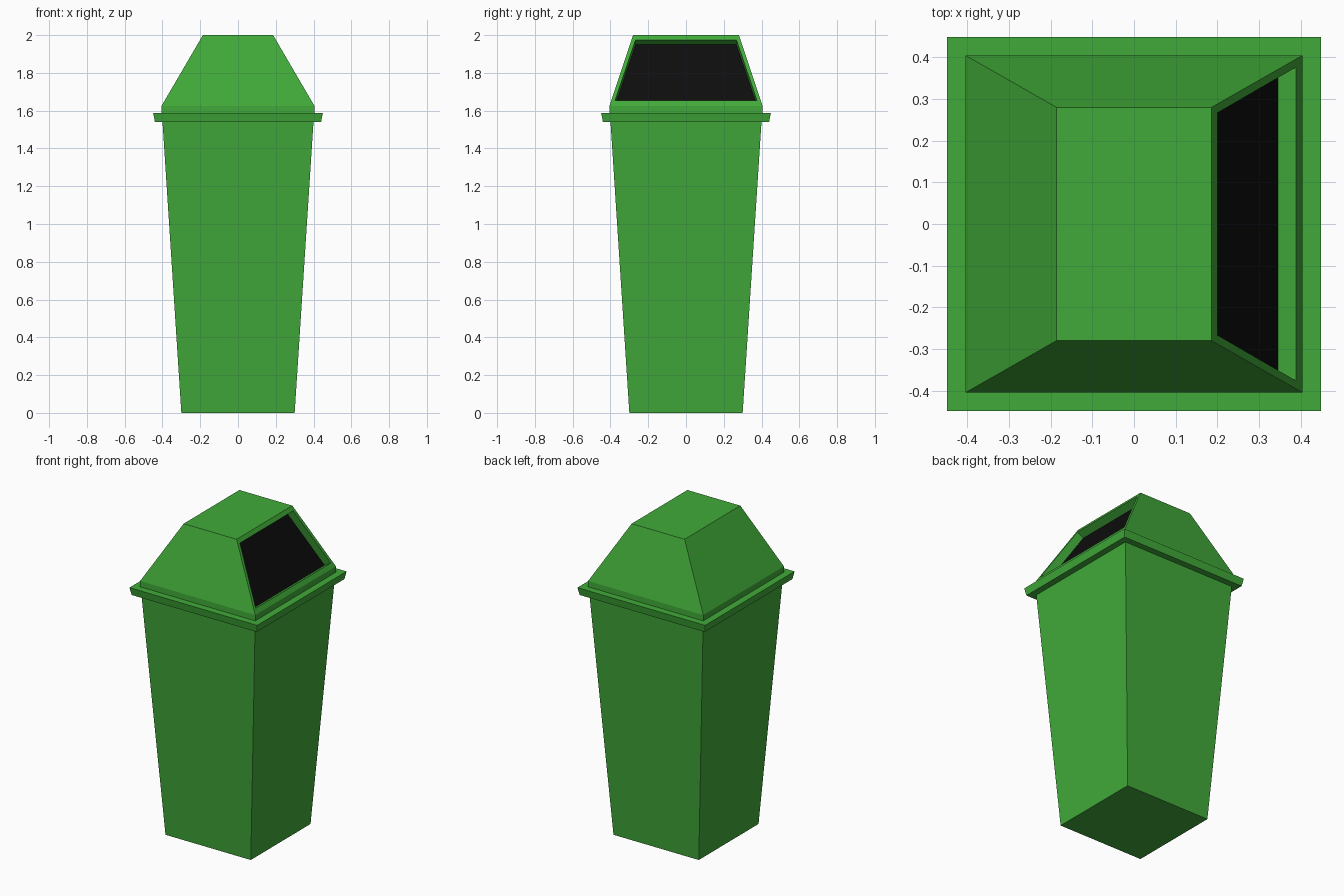
import bpy
import bmesh
from mathutils import Vector

cube = bpy.data.objects.get("Cube")
if cube:
    bpy.data.objects.remove(cube, do_unlink=True)


def make_material(name, color):
    mat = bpy.data.materials.new(name)
    mat.use_nodes = True
    mat.diffuse_color = color
    mat.node_tree.nodes["Principled BSDF"].inputs["Base Color"].default_value = color
    return mat


green = make_material("green plastic", (0.052, 0.40, 0.041, 1))
black = make_material("black opening", (0.004, 0.004, 0.004, 1))


def loft(levels):
    """Closed rectangular loft through (half_x, half_y, z) levels."""
    bm = bmesh.new()
    rings = [[bm.verts.new((sx * hx, sy * hy, z))
              for sx, sy in ((-1, -1), (1, -1), (1, 1), (-1, 1))]
             for hx, hy, z in levels]
    for low, high in zip(rings, rings[1:]):
        for i in range(4):
            j = (i + 1) % 4
            bm.faces.new((low[i], low[j], high[j], high[i]))
    bm.faces.new(rings[0][::-1])
    bm.faces.new(rings[-1])
    bm.normal_update()
    return bm


def finish(bm, name):
    mesh = bpy.data.meshes.new(name)
    bm.to_mesh(mesh)
    bm.free()
    mesh.materials.append(green)
    mesh.materials.append(black)
    obj = bpy.data.objects.new(name, mesh)
    bpy.context.collection.objects.link(obj)
    return obj


# Tapered bin body
finish(loft([(0.30, 0.30, 0), (0.40, 0.40, 1.545)]), "bin_body")

# Slightly flared rim
finish(loft([(0.44, 0.44, 1.54), (0.449, 0.449, 1.588)]), "rim")

# Lid with a short collar and sloping sides
lid = loft([(0.405, 0.405, 1.585), (0.405, 0.405, 1.625), (0.186, 0.28, 2.0)])
front = max((f for f in lid.faces if f.normal.z > 0.1), key=lambda f: f.normal.x)
normal = front.normal.copy()

# Frame around the opening on the +x slope
bmesh.ops.inset_individual(lid, faces=[front], thickness=0.02)
for v in front.verts:
    top = v.co.z > 1.8
    z = 1.975 if top else 1.653
    half_y = 0.267 if top else 0.376
    x = 0.405 - 0.219 * (z - 1.625) / 0.375
    v.co = Vector((x, half_y if v.co.y > 0 else -half_y, z))

# Recess the opening and colour its back black
recess = bmesh.ops.extrude_discrete_faces(lid, faces=[front])["faces"][0]
bmesh.ops.translate(lid, verts=recess.verts, vec=normal * -0.05)
recess.material_index = 1
finish(lid, "lid")
